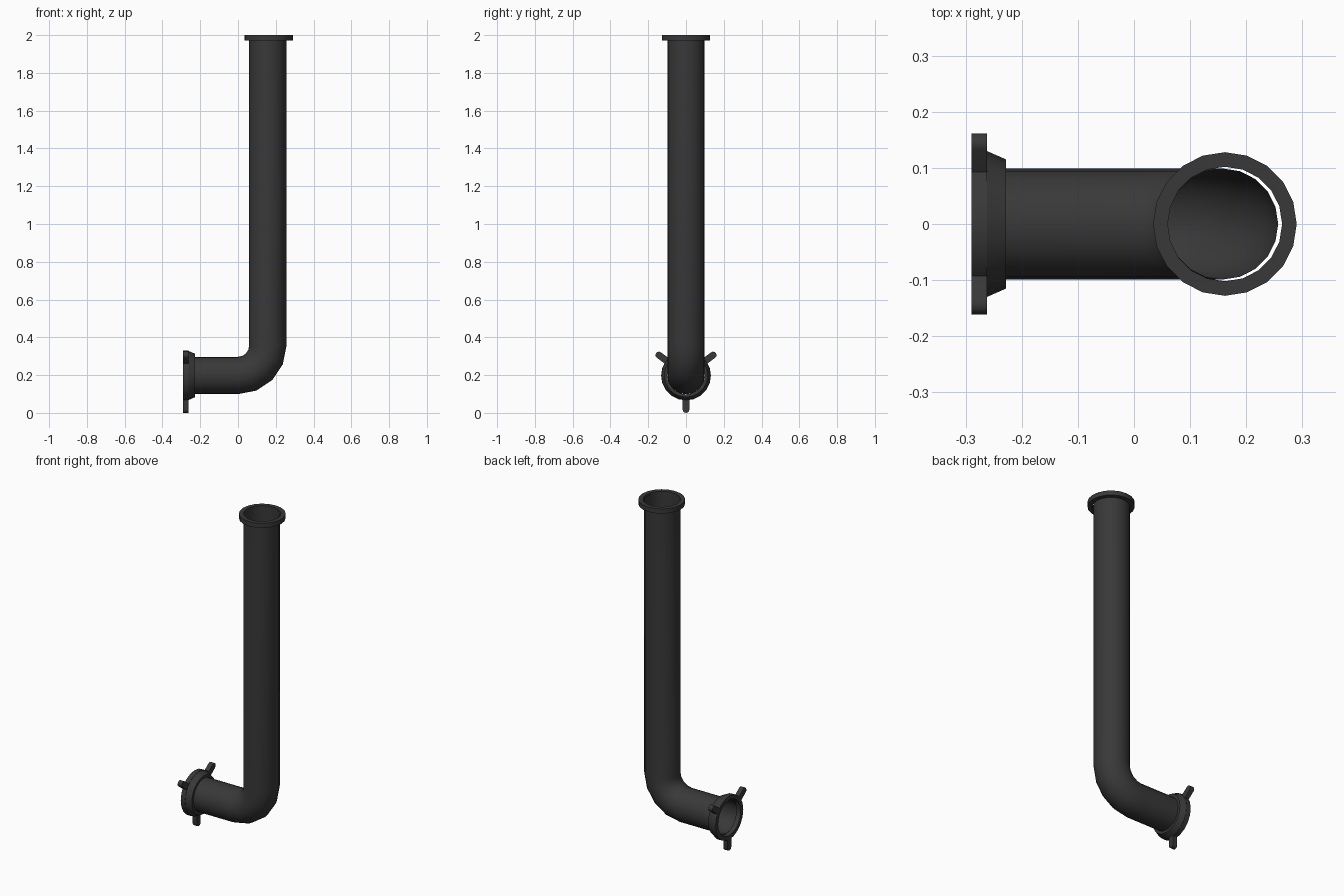
import bpy, bmesh, math
from mathutils import Vector, Matrix

if "Cube" in bpy.data.objects:
    bpy.data.objects.remove(bpy.data.objects["Cube"])

SIDES = 20
PIPE_X, PIPE_Z, R = 0.158, 0.198, 0.099

mat = bpy.data.materials.new("dark_metal")
mat.diffuse_color = (0.04, 0.04, 0.04, 1)
mat.use_nodes = True
mat.node_tree.nodes["Principled BSDF"].inputs["Base Color"].default_value = mat.diffuse_color


def finish(name, bm, angle=35):
    bmesh.ops.recalc_face_normals(bm, faces=bm.faces)
    me = bpy.data.meshes.new(name)
    bm.to_mesh(me)
    bm.free()
    ob = bpy.data.objects.new(name, me)
    bpy.context.collection.objects.link(ob)
    me.materials.append(mat)
    bpy.ops.object.select_all(action='DESELECT')
    ob.select_set(True)
    bpy.context.view_layer.objects.active = ob
    bpy.ops.object.shade_smooth_by_angle(angle=math.radians(angle))
    return ob


def bridge(bm, rings, closed=False):
    n = len(rings[0])
    pairs = list(zip(rings, rings[1:]))
    if closed:
        pairs.append((rings[-1], rings[0]))
    for a, b in pairs:
        for i in range(n):
            j = (i + 1) % n
            bm.faces.new((a[i], a[j], b[j], b[i]))


def circle(bm, center, u, v, r, n=SIDES):
    return [bm.verts.new(center + r * (u * math.cos(2 * math.pi * i / n) + v * math.sin(2 * math.pi * i / n)))
            for i in range(n)]


def lathe(name, origin, axis, u, v, profile):
    """Closed ring from (position along axis, radius) points."""
    bm = bmesh.new()
    bridge(bm, [circle(bm, origin + axis * t, u, v, r) for t, r in profile], closed=True)
    return finish(name, bm)


X, Y, Z = Vector((1, 0, 0)), Vector((0, 1, 0)), Vector((0, 0, 1))

# Open pipe: horizontal run, four-segment elbow, tall vertical run
bm = bmesh.new()
stations = [(Vector((-0.27, 0, PIPE_Z)), 0.0)]
for k in range(5):
    a = math.radians(22.5 * k)
    stations.append((Vector((PIPE_X * math.sin(a), 0, PIPE_Z + PIPE_X * (1 - math.cos(a)))), a))
stations.append((Vector((PIPE_X, 0, 1.995)), math.pi / 2))
bridge(bm, [circle(bm, c, Y, Vector((-math.sin(a), 0, math.cos(a))), R) for c, a in stations])
finish("pipe", bm)

# Top rim, slightly loose around the pipe
lathe("top_rim", Vector((0.162, 0, 0)), Z, X, Y,
      [(1.972, 0.102), (1.972, 0.128), (2.0, 0.128), (2.0, 0.102)])

# Coupling flange and its tapered collar
origin = Vector((0, 0, PIPE_Z))
lathe("coupling_flange", origin, X, Y, Z,
      [(-0.29, 0.108), (-0.29, 0.132), (-0.262, 0.132), (-0.262, 0.108)])
lathe("coupling_collar", origin, X, Y, Z,
      [(-0.262, 0.1), (-0.262, 0.13), (-0.228, 0.115), (-0.228, 0.1)])

# Three round-ended lugs on the flange
W, TIP = 0.018, 0.18
outline = [(0.112, W)] + [(TIP + W * math.cos(math.radians(t)), W * math.sin(math.radians(t)))
                          for t in range(90, -91, -30)] + [(0.112, -W)]
for i, deg in enumerate((37, 143, 270)):
    bm = bmesh.new()
    face = bm.faces.new([bm.verts.new((-0.29, y, z)) for y, z in outline])
    ext = bmesh.ops.extrude_face_region(bm, geom=[face])
    moved = [g for g in ext["geom"] if isinstance(g, bmesh.types.BMVert)]
    bmesh.ops.translate(bm, verts=moved, vec=(0.028, 0, 0))
    bm.transform(Matrix.Translation(origin) @ Matrix.Rotation(math.radians(deg), 4, 'X'))
    finish(f"lug_{i + 1}", bm)
